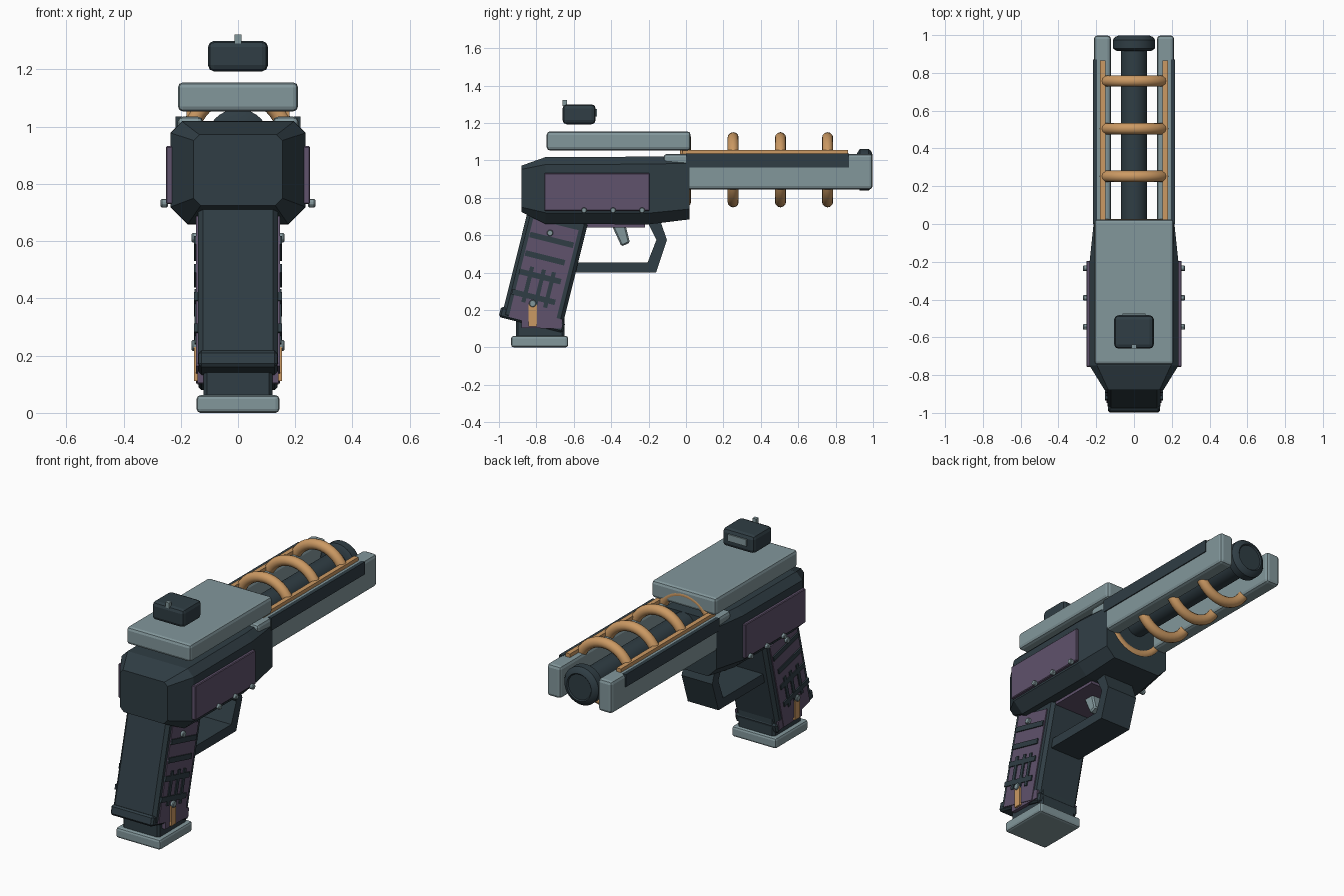
import bpy, bmesh, math
from mathutils import Vector

if "Cube" in bpy.data.objects:
    bpy.data.objects.remove(bpy.data.objects["Cube"])


def material(name, rgb):
    m = bpy.data.materials.new(name)
    m.diffuse_color = (*rgb, 1)
    m.use_nodes = True
    m.node_tree.nodes["Principled BSDF"].inputs["Base Color"].default_value = m.diffuse_color
    return m


DARK = material("dark slate", (0.029, 0.047, 0.058))
LIGHT = material("pale steel", (0.225, 0.31, 0.33))
PURPLE = material("dusty purple", (0.115, 0.085, 0.15))
COPPER = material("copper", (0.60, 0.32, 0.125))


def finish(name, bm, mat, bevel=0.0, segments=1, smooth=False):
    bmesh.ops.recalc_face_normals(bm, faces=bm.faces[:])
    mesh = bpy.data.meshes.new(name)
    bm.to_mesh(mesh)
    bm.free()
    mesh.materials.append(mat)
    ob = bpy.data.objects.new(name, mesh)
    bpy.context.collection.objects.link(ob)
    if bevel:
        mod = ob.modifiers.new("bevel", "BEVEL")
        mod.width, mod.segments = bevel, segments
        mod.limit_method = "ANGLE"
    if smooth:
        bpy.ops.object.select_all(action="DESELECT")
        ob.select_set(True)
        bpy.context.view_layer.objects.active = ob
        bpy.ops.object.shade_smooth_by_angle(angle=math.radians(35))
    return ob


def loft(name, rings, mat, bevel=0.0, segments=1, smooth=False):
    """Skin closed rings of equal length and cap both ends."""
    bm = bmesh.new()
    vs = [[bm.verts.new(p) for p in ring] for ring in rings]
    n = len(vs[0])
    for a, b in zip(vs, vs[1:]):
        for i in range(n):
            bm.faces.new((a[i], a[(i + 1) % n], b[(i + 1) % n], b[i]))
    bm.faces.new(vs[0])
    bm.faces.new(vs[-1])
    return finish(name, bm, mat, bevel, segments, smooth)


def prism(name, pts, x0, x1, mat, bevel=0.0, segments=1):
    """Extrude a (y, z) outline between two x positions."""
    return loft(name, [[(x, y, z) for y, z in pts] for x in (x0, x1)], mat, bevel, segments)


def box(name, x0, x1, y0, y1, z0, z1, mat, bevel=0.0, segments=1):
    return prism(name, [(y0, z0), (y1, z0), (y1, z1), (y0, z1)], x0, x1, mat, bevel, segments)


def lathe(name, z, profile, mat, n=32):
    """Round part along y from (y, radius) pairs."""
    ang = [2 * math.pi * i / n for i in range(n)]
    return loft(name, [[(r * math.cos(a), y, z + r * math.sin(a)) for a in ang]
                       for y, r in profile], mat, smooth=True)


def stud(name, side, x0, x1, y, z, r=0.016):
    ang = [2 * math.pi * i / 10 for i in range(10)]
    prism(name, [(y + r * math.cos(a), z + r * math.sin(a)) for a in ang],
          side * x0, side * x1, LIGHT, 0.004)


# Faceted receiver body
def octagon(y, hx, z0, z1, ct, cb):
    half = [(hx - cb, z0), (hx, z0 + cb), (hx, z1 - ct), (hx - ct, z1)]
    return [(x, y, z) for x, z in half] + [(-x, y, z) for x, z in reversed(half)]


loft("receiver_body", [octagon(-0.88, 0.155, 0.725, 0.972, 0.02, 0.025),
                       octagon(-0.75, 0.235, 0.66, 1.018, 0.04, 0.06),
                       octagon(-0.20, 0.235, 0.658, 1.02, 0.04, 0.06),
                       octagon(0.02, 0.212, 0.685, 1.02, 0.035, 0.055)], DARK)
box("underside_plate", -0.12, 0.12, -0.55, -0.22, 0.642, 0.67, PURPLE)

# Floating top slide and sight
box("top_slide", -0.21, 0.21, -0.745, 0.025, 1.053, 1.155, LIGHT, 0.018, 2)
box("sight_block", -0.105, 0.105, -0.66, -0.483, 1.193, 1.30, DARK, 0.022, 2)
box("sight_lens", -0.06, 0.06, -0.49, -0.475, 1.235, 1.275, LIGHT)
box("sight_post", -0.012, 0.012, -0.66, -0.637, 1.29, 1.322, LIGHT)

# Barrel, muzzle and coils
AXIS = 0.95
lathe("barrel", AXIS, [(-0.05, 0.07), (0.95, 0.07)], DARK)
lathe("muzzle_ring", AXIS, [(0.915, 0.09), (0.93, 0.112), (0.975, 0.112),
                            (0.99, 0.10), (0.998, 0.08), (0.992, 0.074)], DARK)


def coil(name, y, major=0.171, minor=0.03, n=40, k=12):
    bm = bmesh.new()
    rows = []
    for i in range(n):
        a = 2 * math.pi * i / n
        out = Vector((math.cos(a), 0, math.sin(a)))
        c = Vector((0, y, AXIS)) + out * major
        rows.append([bm.verts.new(c + minor * (out * math.cos(t) + Vector((0, math.sin(t), 0))))
                     for t in (2 * math.pi * j / k for j in range(k))])
    for i in range(n):
        a, b = rows[i], rows[(i + 1) % n]
        for j in range(k):
            bm.faces.new((a[j], a[(j + 1) % k], b[(j + 1) % k], b[j]))
    finish(name, bm, COPPER, smooth=True)


for i, y in enumerate((-0.003, 0.252, 0.505, 0.757)):
    coil(f"coil_{i + 1}", y)


# Tilted frame of the grip: u across, v along
def grip(u, v):
    t = math.radians(14)
    return (-0.76 + u * math.cos(t) + v * math.sin(t), 0.40 - u * math.sin(t) + v * math.cos(t))


def grip_rect(name, u0, u1, v0, v1, x0, x1, mat, bevel=0.0):
    pts = [grip(u0, v0), grip(u1, v0), grip(u1, v1), grip(u0, v1)]
    return prism(name, pts, x0, x1, mat, bevel)


grip_rect("grip_core", -0.163, 0.165, -0.285, 0.32, -0.14, 0.14, DARK, 0.018)
grip_rect("grip_collar", -0.177, 0.176, -0.288, -0.23, -0.138, 0.138, DARK, 0.01)
box("magazine_stub", -0.12, 0.12, -0.91, -0.65, 0.05, 0.22, DARK, 0.012)
box("base_plate", -0.145, 0.145, -0.935, -0.63, 0.0, 0.062, LIGHT, 0.014, 2)

# Trigger guard and trigger
guard_outer = [(-0.17, 0.67), (-0.102, 0.575), (-0.16, 0.40), (-0.62, 0.40)]
guard_inner = [(-0.61, 0.455), (-0.205, 0.455), (-0.158, 0.575), (-0.205, 0.67)]
guard_outer[0] = (-0.135, 0.67)
prism("trigger_guard", guard_outer + guard_inner, -0.10, 0.10, DARK)
prism("trigger", [(-0.40, 0.66), (-0.345, 0.54), (-0.30, 0.56), (-0.325, 0.66)],
      -0.03, 0.03, LIGHT, 0.008)

# Mirrored side parts
for s, tag in ((1, "right"), (-1, "left")):
    # Side rails with cover and copper strip
    x = sorted((s * 0.122, s * 0.212))
    box(f"rail_{tag}", *x, -0.12, 0.998, 0.845, 1.035, LIGHT, 0.018, 2)
    box(f"rail_cover_{tag}", s * 0.195, s * 0.218, 0.0, 0.872, 0.962, 1.036, DARK)
    box(f"rail_strip_{tag}", s * 0.152, s * 0.180, -0.02, 0.865, 1.03, 1.056, COPPER)

    # Receiver panel and studs
    box(f"side_panel_{tag}", s * 0.225, s * 0.252, -0.757, -0.195, 0.73, 0.932, PURPLE, 0.004)
    for i, y in enumerate((-0.545, -0.39, -0.235)):
        stud(f"panel_stud_{tag}_{i + 1}", s, 0.245, 0.27, y, 0.733)

    # Grip panel with slats, bars, copper tag and studs
    grip_rect(f"grip_panel_{tag}", -0.125, 0.125, -0.275, 0.265, s * 0.13, s * 0.146, PURPLE)
    prism(f"grip_panel_foot_{tag}", [(-0.88, 0.105), (-0.665, 0.10), (-0.66, 0.15), (-0.88, 0.2)],
          s * 0.115, s * 0.142, PURPLE)
    for i, (u0, u1, v) in enumerate(((-0.122, 0.118, 0.18), (-0.122, 0.095, 0.078),
                                     (-0.13, 0.10, -0.025), (-0.14, 0.097, -0.14))):
        grip_rect(f"grip_slat_{tag}_{i + 1}", u0, u1, v - 0.015, v + 0.015,
                  s * 0.135, s * 0.153, DARK)
    for i, u in enumerate((-0.068, -0.003, 0.052)):
        grip_rect(f"grip_bar_{tag}_{i + 1}", u - 0.011, u + 0.011, -0.18, 0.015,
                  s * 0.135, s * 0.152, DARK)
    box(f"copper_tag_{tag}", s * 0.135, s * 0.154, -0.842, -0.797, 0.112, 0.23, COPPER)
    stud(f"grip_stud_top_{tag}", s, 0.14, 0.162, -0.727, 0.612, 0.018)
    stud(f"grip_stud_low_{tag}", s, 0.14, 0.162, -0.82, 0.235, 0.02)
